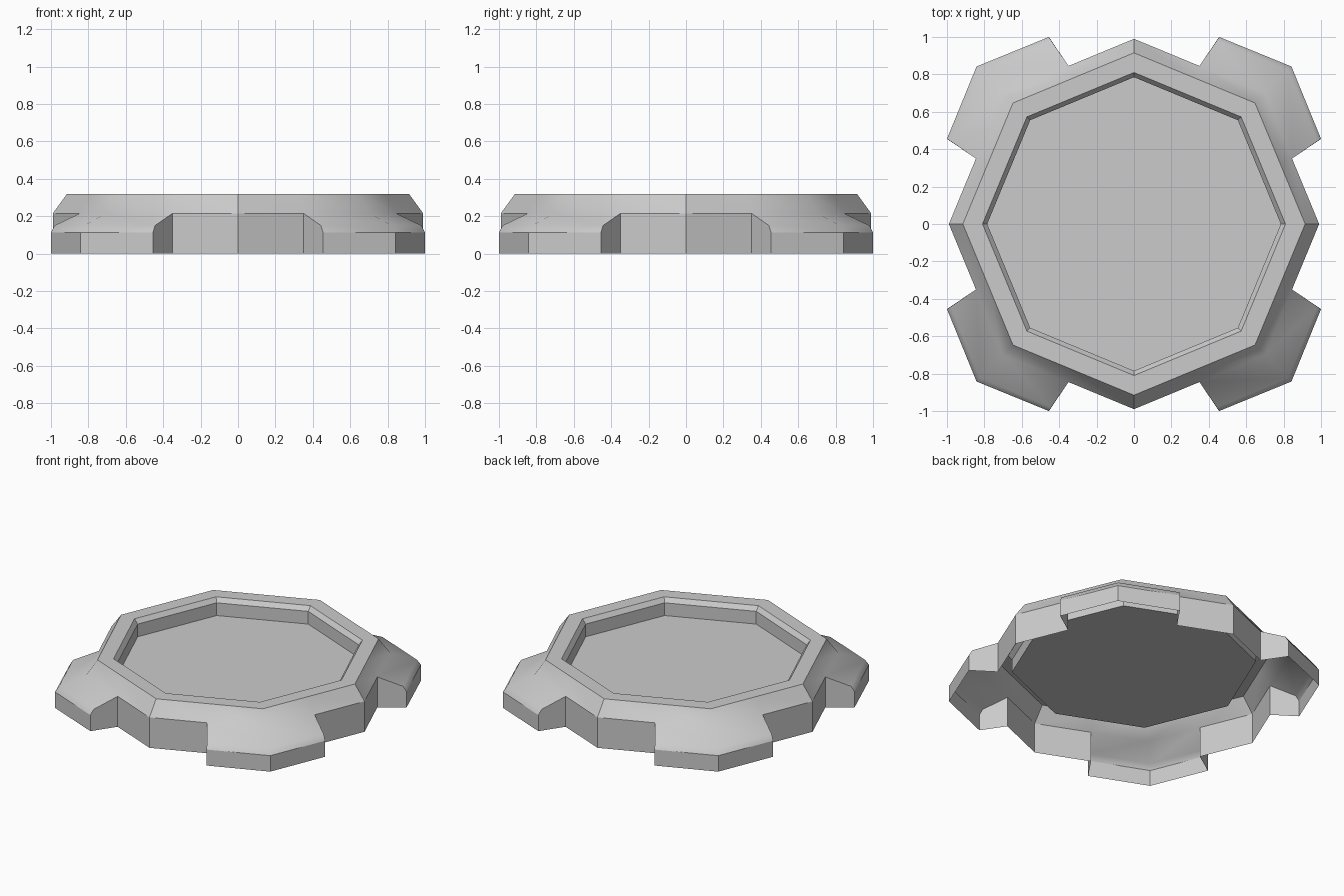
import bpy, bmesh, math
from mathutils import Matrix, Vector

if "Cube" in bpy.data.objects:
    bpy.data.objects.remove(bpy.data.objects["Cube"])

FLOOR_Z, BEVEL_Z, TOP_Z, SHOULDER_Z = 0.197, 0.287, 0.318, 0.215
S = math.sqrt(0.5)
bm = bmesh.new()
soft = bm.faces.layers.int.new("soft")


def column(frac):
    """Octagon profile: pan floor, pan wall, inner bevel, rim and shoulder, part-way along an edge."""
    rows = [(0.785, FLOOR_Z), (0.785, BEVEL_Z), (0.81, TOP_Z), (0.915, TOP_Z), (0.99, SHOULDER_Z)]
    d = Vector((1, 0)).lerp(Vector((S, S)), frac)
    return [Vector((d.x * r, d.y * r, z)) for r, z in rows]


def with_wall(col):
    """Drop the shoulder straight down to the ground."""
    return col + [Vector((col[-1].x, col[-1].y, 0))]


corner, middle, diag = column(0), column(0.5), column(1)

# foot profiles: lip top, lip bottom, ground
foot_side = [Vector(p) for p in ((0.981, 0.443, 0.15), (1.0, 0.455, 0.113), (1.0, 0.455, 0))]
foot_tip = [Vector(p) for p in ((0.824, 0.824, 0.15), (0.842, 0.842, 0.113), (0.842, 0.842, 0))]

# faces of one eighth of the base: (points, softly shaded)
faces = []


def strip(a, b, soft_rows=()):
    for i in range(len(a) - 1):
        faces.append(([a[i], a[i + 1], b[i + 1], b[i]], i in soft_rows))


strip(with_wall(corner), with_wall(middle))
strip(middle + foot_side, diag + foot_tip, (3, 4, 5))
faces.append((with_wall(middle)[-2:] + foot_side[::-1], False))
centre = Vector((0, 0, FLOOR_Z))
faces.append(([centre, corner[0], middle[0]], False))
faces.append(([centre, middle[0], diag[0]], False))

# reflect across the diagonal and repeat in four quarters
for q in range(4):
    rot = Matrix.Rotation(q * math.pi / 2, 3, 'Z')
    for flip in (False, True):
        for pts, is_soft in faces:
            ring = [Vector((p.y, p.x, p.z)) for p in reversed(pts)] if flip else pts
            f = bm.faces.new([bm.verts.new(rot @ p) for p in ring])
            f[soft] = int(is_soft)
            f.smooth = True

bmesh.ops.remove_doubles(bm, verts=bm.verts, dist=0.0005)
bmesh.ops.recalc_face_normals(bm, faces=bm.faces)
pan = next(f for f in bm.faces if len(f.verts) == 3)
if pan.normal.z < 0:
    bmesh.ops.reverse_faces(bm, faces=bm.faces)

# crisp edges everywhere except where the feet blend into the body
for e in bm.edges:
    blend = all(f[soft] for f in e.link_faces)
    e.smooth = blend or e.calc_face_angle(0) < math.radians(20)

mesh = bpy.data.meshes.new("octagonal_base")
bm.to_mesh(mesh)
bm.free()
bpy.context.collection.objects.link(bpy.data.objects.new("octagonal_base", mesh))
